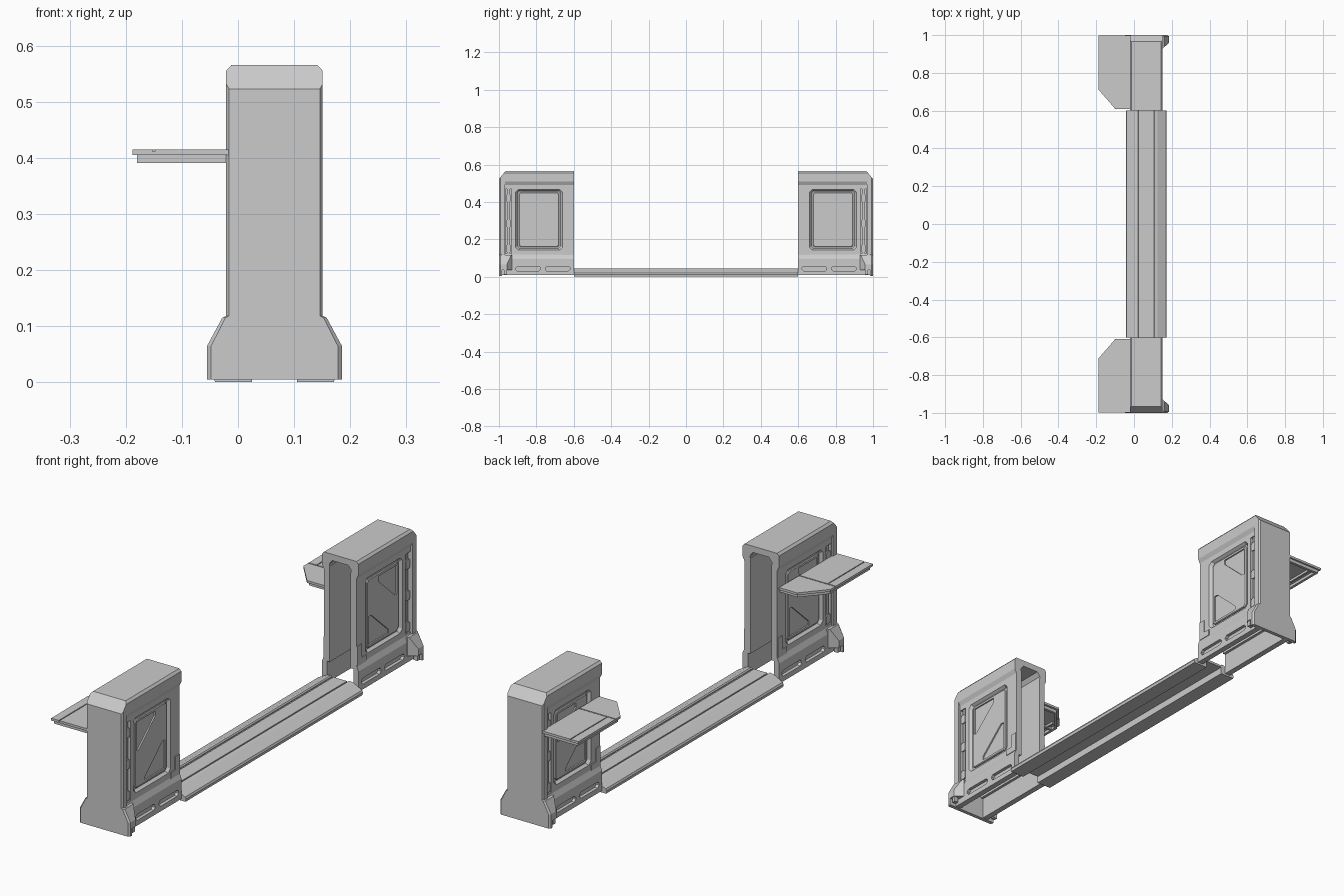
import bpy, bmesh
from mathutils import Vector

if "Cube" in bpy.data.objects:
    bpy.data.objects.remove(bpy.data.objects["Cube"])

CX = 0.065  # centre line of the pylons and track


def loft(name, pts, axis, sections, mirror="XY", slope=None):
    """Sweep a closed profile along an axis; sections = (position, scale_u, scale_v)."""
    us, vs = [p[0] for p in pts], [p[1] for p in pts]
    cu, cv = (min(us) + max(us)) / 2, (min(vs) + max(vs)) / 2
    bm = bmesh.new()
    loops = []
    for pos, su, sv in sections:
        loop = []
        for u, v in pts:
            a, b = cu + (u - cu) * su, cv + (v - cv) * sv
            co = {"x": (pos, a, b), "y": (a, pos, b), "z": (a, b, pos)}[axis]
            loop.append(bm.verts.new(co))
        loops.append(loop)
    n = len(pts)
    for l0, l1 in zip(loops, loops[1:]):
        for i in range(n):
            bm.faces.new((l0[i], l0[(i + 1) % n], l1[(i + 1) % n], l1[i]))
    bm.faces.new(loops[0])
    bm.faces.new(loops[-1])
    if slope:
        geom = bm.verts[:] + bm.edges[:] + bm.faces[:]
        bmesh.ops.bisect_plane(bm, geom=geom, plane_co=slope[0],
                               plane_no=Vector(slope[1]).normalized(), clear_outer=True)
        bmesh.ops.holes_fill(bm, edges=[e for e in bm.edges if e.is_boundary], sides=0)
    bmesh.ops.recalc_face_normals(bm, faces=bm.faces[:])
    me = bpy.data.meshes.new(name)
    bm.to_mesh(me)
    bm.free()
    ob = bpy.data.objects.new(name, me)
    bpy.context.collection.objects.link(ob)
    ob.location.x = CX
    if mirror:
        m = ob.modifiers.new("mirror", "MIRROR")
        m.use_axis = ("X" in mirror, "Y" in mirror, False)
        m.use_mirror_merge = False
    return ob


def prism(name, pts, axis, a, b, mirror="XY", slope=None):
    return loft(name, pts, axis, [(a, 1, 1), (b, 1, 1)], mirror, slope)


def rect(u0, u1, v0, v1, c=0):
    """Rectangle with optional clipped corners."""
    if not c:
        return [(u0, v0), (u1, v0), (u1, v1), (u0, v1)]
    return [(u0 + c, v0), (u1 - c, v0), (u1, v0 + c), (u1, v1 - c),
            (u1 - c, v1), (u0 + c, v1), (u0, v1 - c), (u0, v0 + c)]


def both(half):
    return half + [(-u, v) for u, v in reversed(half)]


def carve(ob, cutters):
    """Subtract cutters, keep the result as the mesh and drop the cutters."""
    mirror = ob.modifiers[0]
    axes = tuple(mirror.use_axis)
    ob.modifiers.remove(mirror)
    for c in cutters:
        m = ob.modifiers.new("cut", "BOOLEAN")
        m.object, m.operation, m.solver = c, "DIFFERENCE", "EXACT"
    bpy.context.view_layer.update()
    me = bpy.data.meshes.new_from_object(ob.evaluated_get(bpy.context.evaluated_depsgraph_get()))
    ob.modifiers.clear()
    ob.data = me
    for c in cutters:
        bpy.data.objects.remove(c)
    m = ob.modifiers.new("mirror", "MIRROR")
    m.use_axis, m.use_mirror_merge = axes, False


SLOPE = ((0, 0.965, 0.565), (0, 0.042, 0.035))

# Closed outer end of each pylon, flaring into a foot
end_half = [(0.120, 0.005), (0.120, 0.065), (0.093, 0.115), (0.086, 0.118),
            (0.086, 0.555), (0.077, 0.565)]
loft("end_wall", both(end_half), "y", [(0.984, 1, 1), (0.993, 1, 1), (1.0, 0.94, 1)], "Y", SLOPE)
prism("end_post", rect(0.07, 0.086, 0.11, 0.53), "y", 0.968, 0.99, "XY", SLOPE)

# Overhanging arched cap
cap_half = [(0.052, 0.49), (0.077, 0.49), (0.086, 0.508), (0.086, 0.555), (0.077, 0.565)]
cap_in = [(-0.052, 0.49), (-0.052, 0.52), (-0.038, 0.538), (0.038, 0.538), (0.052, 0.52)]
prism("top_cap", both(cap_half) + cap_in, "y", 0.6, 0.986, "Y", SLOPE)

# Side walls with a recessed panel and a vertical groove
wall = prism("side_wall", rect(0.6, 0.986, 0.10, 0.51), "x", 0.050, 0.077)
carve(wall, [
    loft("panel_cut", rect(0.66, 0.912, 0.142, 0.468, 0.014), "x",
         [(0.079, 1.0, 1.0), (0.065, 0.92, 0.94)], ""),
    prism("groove_cut", rect(0.932, 0.966, 0.125, 0.468), "x", 0.060, 0.09, ""),
])
# Raised inner panel with two sunken angular fields
panel = loft("inner_panel", rect(0.678, 0.894, 0.158, 0.452, 0.01), "x",
             [(0.060, 1, 1), (0.069, 1, 1), (0.072, 0.97, 0.98)])
low = [(0.69, 0.17), (0.825, 0.17), (0.825, 0.186), (0.708, 0.292), (0.69, 0.292)]
high = [(0.755, 0.44), (0.882, 0.44), (0.882, 0.318), (0.868, 0.318), (0.755, 0.42)]
carve(panel, [prism("field_cut", p, "x", 0.066, 0.09, "") for p in (low, high)])

# Rod and clasps in the groove
prism("groove_rod", rect(0.942, 0.956, 0.125, 0.468), "x", 0.058, 0.072)
for z in (0.15, 0.285, 0.42):
    prism("groove_clasp", rect(0.936, 0.962, z - 0.02, z + 0.02, 0.005), "x", 0.058, 0.077)

# Corner tab beside the panel
tab = [(0.602, 0.115), (0.662, 0.115), (0.662, 0.142), (0.632, 0.142), (0.632, 0.2), (0.602, 0.2)]
prism("corner_tab", tab, "x", 0.07, 0.081)

# Skirt with two long slots
skirt = prism("skirt", [(0.062, 0.008), (0.087, 0.008), (0.087, 0.095), (0.077, 0.118),
                        (0.062, 0.118)], "y", 0.6, 0.986)
carve(skirt, [prism("slot_cut", rect(a, b, 0.03, 0.056, 0.009), "x", 0.073, 0.1, "")
              for a, b in ((0.62, 0.752), (0.778, 0.91))])

# Foot flange blocks with a chamfered inner side
foot = [(0.08, 0.035), (0.120, 0.035), (0.120, 0.065), (0.093, 0.115), (0.08, 0.115)]
prism("foot_flange", foot, "y", 0.93, 0.986, "XY", ((0.12, 0.958, 0), (0.03, -0.035, 0)))
prism("foot_peg", rect(0.098, 0.116, 0.012, 0.04), "y", 0.957, 0.973)

# Track between the pylons: two ramped bars and a centre plate
bar = [(0.040, 0.0), (0.106, 0.0), (0.108, 0.012), (0.104, 0.020), (0.060, 0.042),
       (0.044, 0.045), (0.040, 0.040)]
prism("track_bar", bar, "y", -0.6, 0.6, "X")
prism("track_plate", rect(-0.045, 0.045, 0.030, 0.036), "y", -0.6, 0.6, "")
prism("track_centre_rail", rect(-0.032, 0.032, 0.034, 0.040), "y", -0.6, 0.6, "")

# Side shelf: seamed top plate, hollow rim below, ribs
top = [(-0.08, 0.61), (-0.165, 0.61), (-0.253, 0.712), (-0.253, 0.998), (-0.08, 0.998)]
shelf = prism("shelf_top", top, "z", 0.405, 0.415, "Y")
carve(shelf, [prism("cross_seam", rect(-0.3, -0.05, 0.743, 0.748), "z", 0.411, 0.42, ""),
              prism("long_seam", rect(-0.217, -0.213, 0.75, 1.1), "z", 0.411, 0.42, "")])
outer = [(-0.078, 0.62), (-0.16, 0.62), (-0.245, 0.718), (-0.245, 0.99), (-0.078, 0.99)]
inner = [(-0.09, 0.632), (-0.155, 0.632), (-0.233, 0.722), (-0.233, 0.978), (-0.09, 0.978)]
rim = prism("shelf_rim", outer, "z", 0.391, 0.406, "Y")
carve(rim, [prism("rim_cut", inner, "z", 0.38, 0.403, "")])
prism("shelf_cross_rib", rect(-0.24, -0.08, 0.741, 0.751), "z", 0.393, 0.405, "Y")
prism("shelf_long_rib", rect(-0.212, -0.204, 0.70, 0.98), "z", 0.393, 0.405, "Y")
